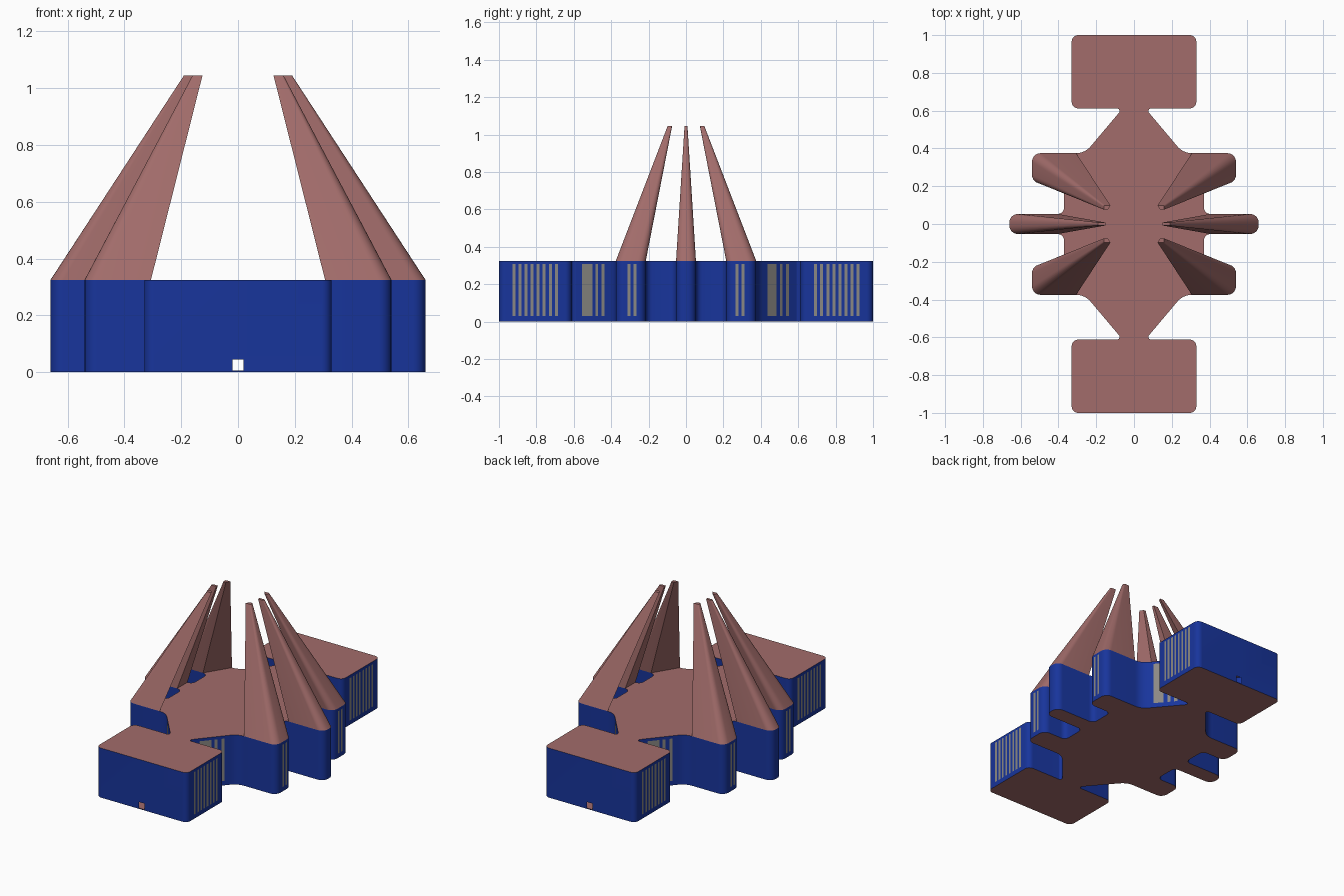
import bpy, bmesh, math
from mathutils import Vector

if "Cube" in bpy.data.objects:
    bpy.data.objects.remove(bpy.data.objects["Cube"])

H, TOP = 0.325, 1.045


def material(name, col):
    m = bpy.data.materials.new(name)
    m.diffuse_color = (*col, 1)
    m.use_nodes = True
    m.node_tree.nodes["Principled BSDF"].inputs["Base Color"].default_value = m.diffuse_color
    return m


BROWN = material("dull_rose", (0.36, 0.15, 0.145))
BLUE = material("deep_blue", (0.009, 0.035, 0.33))
GREY = material("window_grey", (0.26, 0.25, 0.23))


def add_object(name, faces, mat, smooth=True):
    bm = bmesh.new()
    for f in faces:
        bm.faces.new([bm.verts.new(p) for p in f])
    bmesh.ops.remove_doubles(bm, verts=bm.verts, dist=1e-5)
    me = bpy.data.meshes.new(name)
    bm.to_mesh(me)
    bm.free()
    ob = bpy.data.objects.new(name, me)
    bpy.context.collection.objects.link(ob)
    me.materials.append(mat)
    if smooth:
        bpy.ops.object.select_all(action='DESELECT')
        ob.select_set(True)
        bpy.context.view_layer.objects.active = ob
        bpy.ops.object.shade_smooth_by_angle(angle=math.radians(35))
    return ob


def fillet(prev, cur, nxt, r, n=6):
    """Round one corner of the plan with an arc of radius r."""
    a, b = (prev - cur).normalized(), (nxt - cur).normalized()
    half = a.angle(b) / 2
    centre = cur + (a + b).normalized() * (r / math.sin(half))
    t = r / math.tan(half)
    s, e = cur + a * t - centre, cur + b * t - centre
    ang = s.angle(e)
    return [centre + (s * math.sin((1 - i / n) * ang) + e * math.sin(i / n * ang)) / math.sin(ang)
            for i in range(n + 1)]


# Plan of one quarter: end block, neck, corner arm, notch, middle arm
corners = [(0.33, 1.0, .035), (0.33, 0.612, .035), (0.06, 0.612, .014),
           (0.26, 0.375, .10), (0.54, 0.375, .045), (0.54, 0.215, .045),
           (0.37, 0.215, .035), (0.37, 0.053, .035), (0.66, 0.053, .045)]
pts = [Vector((-0.33, 1.0))] + [Vector(c[:2]) for c in corners] + [Vector((0.66, -0.053))]
arcs = [fillet(pts[i], pts[i + 1], pts[i + 2], c[2]) for i, c in enumerate(corners)]
quarter = [p for a in arcs for p in a]


def flip(ps, sx, sy):
    out = [Vector((p.x * sx, p.y * sy)) for p in ps]
    return out if sx * sy > 0 else out[::-1]


outline = (quarter + flip(quarter, 1, -1) + flip(quarter, -1, -1) + flip(quarter, -1, 1))[::-1]


def at(p, z):
    return (p.x, p.y, z)


# Walls, with a small square opening at each end
walls = []
for p, q in zip(outline, outline[1:] + outline[:1]):
    if abs(p.y) > .99 and abs(q.x - p.x) > .3:
        s = 1 if q.x > p.x else -1
        xs, zs = [p.x, -.02 * s, .02 * s, q.x], [0, .005, .045, H]
        for i in range(3):
            for j in range(3):
                if (i, j) != (1, 1):
                    walls.append([(xs[i], p.y, zs[j]), (xs[i + 1], p.y, zs[j]),
                                  (xs[i + 1], p.y, zs[j + 1]), (xs[i], p.y, zs[j + 1])])
    else:
        walls.append([at(p, 0), at(q, 0), at(q, H), at(p, H)])
add_object("outer_wall", walls, BLUE)

# Roof and floor
add_object("roof", [[at(p, H) for p in outline]], BROWN, False)
add_object("floor", [[at(p, 0) for p in outline[::-1]]], BROWN, False)


# Leaning tapered spires rising from each arm
def spire(name, base, cx, cy, k=0.15):
    tip = [Vector((p.x * k + cx, p.y * k + cy)) for p in base]
    faces = [[at(tip[i], TOP) for i in range(len(tip))]]
    for i in range(len(base)):
        j = (i + 1) % len(base)
        faces.append([at(base[i], H), at(base[j], H), at(tip[j], TOP), at(tip[i], TOP)])
    add_object(name, faces, BROWN)


corner_base = ([arcs[3][-1]] + arcs[4] + arcs[5] + [arcs[6][0]])[::-1]
middle_half = [arcs[7][-1]] + arcs[8]
middle_base = (middle_half + flip(middle_half, 1, -1))[::-1]
for sx, side in ((1, "right"), (-1, "left")):
    spire(f"middle_spire_{side}", flip(middle_base, sx, 1)[::1], .091 * sx, 0)
    for sy, end in ((1, "back"), (-1, "front")):
        spire(f"corner_spire_{end}_{side}", flip(corner_base, sx, sy), .079 * sx, .042 * sy)


# Window strips lying just proud of the walls, repeated by a half turn
def wall_x(y):
    """Outer x of the wall that carries windows at this y."""
    y = abs(y)
    if y > 0.62:
        return 0.33
    if y < 0.375:
        return 0.54
    return 0.06 + (0.612 - y) * 0.20 / 0.237


spans = []
for i in range(8):
    y = 0.685 + i * 0.0325
    spans += [(y, y + .016), (-y - .016 + .01 - .01, -y)]
spans += [(.265, .28), (.296, .312), (-.28, -.265), (-.312, -.296)]
spans += [(-.555, -.50), (-.485, -.47), (-.452, -.437)]
spans += [(.437, .485), (.502, .517), (.535, .55)]
strips = []
for y0, y1 in spans:
    x0, x1 = wall_x(y0) + .002, wall_x(y1) + .002
    for s in (1, -1):
        strips.append([(s * x0, s * y0, .03), (s * x1, s * y1, .03),
                       (s * x1, s * y1, .308), (s * x0, s * y0, .308)])
add_object("window_strips", strips, GREY, False)
